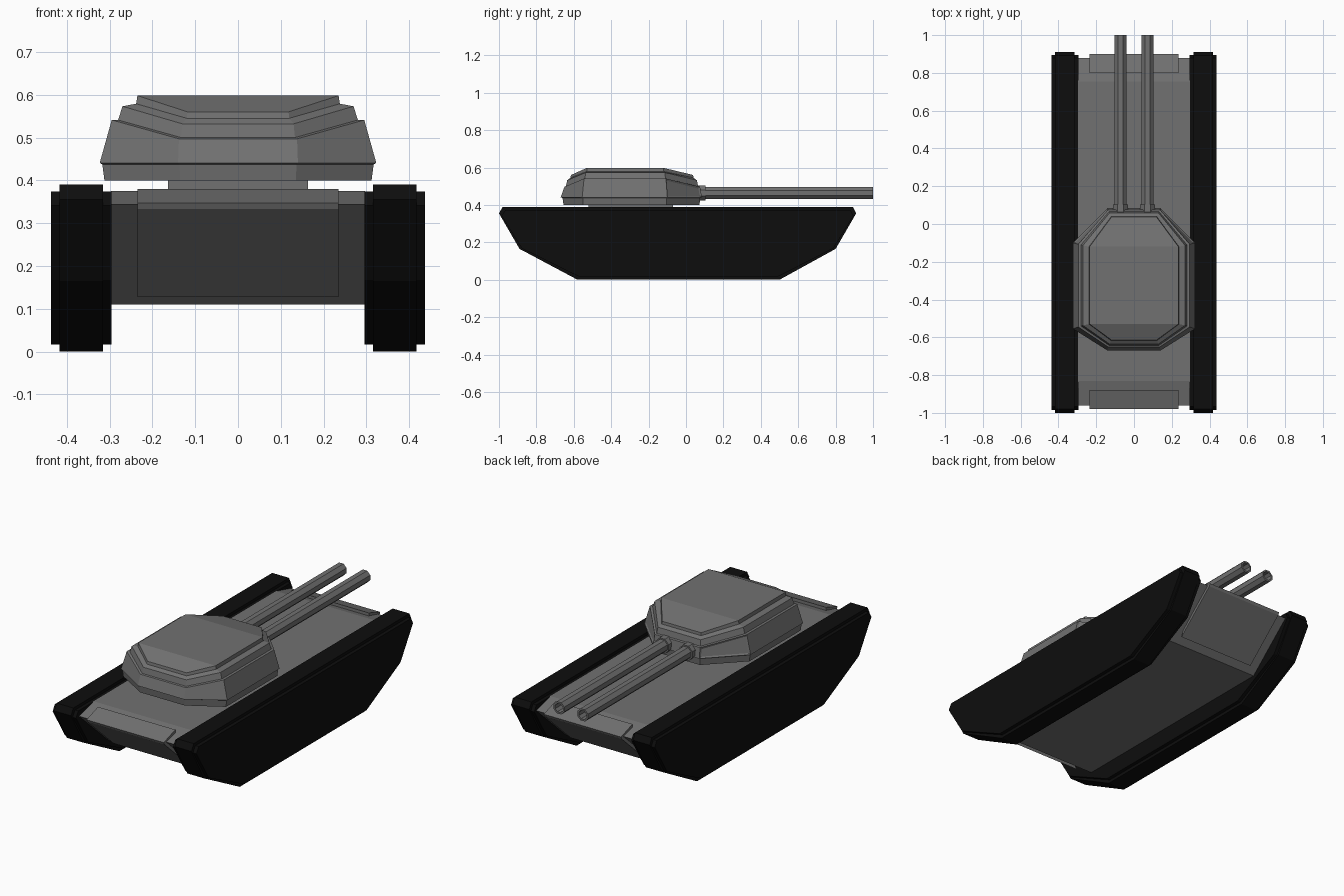
import bpy, bmesh, math
from mathutils import Matrix

if "Cube" in bpy.data.objects:
    bpy.data.objects.remove(bpy.data.objects["Cube"])


def material(name, v):
    m = bpy.data.materials.new(name)
    m.diffuse_color = (v, v, v, 1)
    m.use_nodes = True
    m.node_tree.nodes["Principled BSDF"].inputs["Base Color"].default_value = m.diffuse_color
    return m


GREY = material("armour grey", 0.165)
BLACK = material("track black", 0.004)


def finish(bm, name, mat):
    bmesh.ops.recalc_face_normals(bm, faces=bm.faces)
    me = bpy.data.meshes.new(name)
    bm.to_mesh(me)
    bm.free()
    me.materials.append(mat)
    ob = bpy.data.objects.new(name, me)
    bpy.context.collection.objects.link(ob)
    return ob


def loft(bm, rings):
    """Skin closed rings of equal length and cap both ends."""
    loops = [[bm.verts.new(p) for p in r] for r in rings]
    n = len(loops[0])
    sides = []
    for a, b in zip(loops, loops[1:]):
        sides.append([bm.faces.new((a[i], a[(i + 1) % n], b[(i + 1) % n], b[i]))
                      for i in range(n)])
    return loops, sides


def prism(name, profile, x0, x1, mat):
    """Extrude a (y, z) side profile from x0 to x1."""
    bm = bmesh.new()
    loops, _ = loft(bm, [[(x, y, z) for y, z in profile] for x in (x0, x1)])
    for l in loops:
        bm.faces.new(l)
    return finish(bm, name, mat)


# Tracks: a tall centre tread with a slightly smaller, wider body
tread = [(-0.98, 0.39), (-1.0, 0.355), (-0.89, 0.165), (-0.58, 0),
         (0.5, 0), (0.8, 0.165), (0.91, 0.355), (0.893, 0.39)]
body = [(-0.045 + (y + 0.045) * 0.985, 0.197 + (z - 0.197) * 0.915) for y, z in tread]
for side, s in (("left", -1), ("right", 1)):
    prism(side + "_track_tread", tread, s * 0.315, s * 0.417, BLACK)
    prism(side + "_track_body", body, s * 0.295, s * 0.437, BLACK)

# Hull
hull = [(-0.83, 0.375), (-0.96, 0.343), (-0.70, 0.11),
        (0.62, 0.11), (0.88, 0.343), (0.755, 0.375)]
prism("hull", hull, -0.297, 0.297, GREY)

# Raised plates wrapped round the nose and tail of the hull
for name, s in (("nose_plate", -1), ("tail_plate", 1)):
    plate = [(0.84, 0.362), (0.84, 0.38), (0.94, 0.347), (0.933, 0.333),
             (0.706, 0.128), (0.72, 0.16), (0.90, 0.33)]
    prism(name, [(-0.04 + s * y, z) for y, z in plate], -0.235, 0.235, GREY)

# Turret ring
prism("turret_ring", [(-0.52, 0.37), (-0.07, 0.37), (-0.07, 0.41), (-0.52, 0.41)],
      -0.163, 0.163, GREY)


# Turret: stacked octagons whose end corners sit lower than the side corners
def octagon(xs, ys0, ys1, zs, xe, ye0, ye1, ze):
    half = [(xe, ye0, ze), (xs, ys0, zs), (xs, ys1, zs), (xe, ye1, ze)]
    return half + [(-x, y, z) for x, y, z in reversed(half)]


bm = bmesh.new()
loops, sides = loft(bm, [
    octagon(0.312, -0.550, -0.105, 0.400, 0.135, -0.655, 0.072, 0.400),
    octagon(0.317, -0.552, -0.103, 0.437, 0.137, -0.660, 0.076, 0.437),
    octagon(0.323, -0.555, -0.100, 0.441, 0.140, -0.670, 0.085, 0.441),
    octagon(0.295, -0.545, -0.107, 0.541, 0.138, -0.650, 0.075, 0.497),
    octagon(0.280, -0.540, -0.110, 0.541, 0.133, -0.642, 0.065, 0.500),
    octagon(0.270, -0.537, -0.113, 0.573, 0.130, -0.635, 0.058, 0.532),
    octagon(0.238, -0.530, -0.120, 0.579, 0.120, -0.618, 0.040, 0.545),
    octagon(0.235, -0.530, -0.120, 0.598, 0.118, -0.615, 0.038, 0.560)])
bm.faces.new(loops[0])
# roof in three flat panels: sloped front, level middle, sloped rear
t = loops[-1]
for ids in ((0, 1, 6, 7), (1, 2, 5, 6), (2, 3, 4, 5)):
    bm.faces.new([t[i] for i in ids])
bmesh.ops.recalc_face_normals(bm, faces=bm.faces)
# recessed panels on the two gun-side corner faces
bmesh.ops.inset_individual(bm, faces=[sides[2][2], sides[2][4]],
                           thickness=0.013, depth=-0.005)
finish(bm, "turret", GREY)


# Guns: octagonal tubes with a bored muzzle and a collar at the root
def tube(name, x, y0, y1, r, bore=0):
    bm = bmesh.new()

    def ring(y, rad):
        return [(x + rad * math.cos(a), y, 0.463 + rad * math.sin(a))
                for a in (math.pi / 8 + i * math.pi / 4 for i in range(8))]

    rings = [ring(y0, r), ring(y1, r)]
    if bore:
        rings += [ring(y1, bore), ring(y1 - 0.08, bore)]
    loops, _ = loft(bm, rings)
    bm.faces.new(loops[0])
    bm.faces.new(loops[-1])
    finish(bm, name, GREY)


for side, s in (("left", -1), ("right", 1)):
    tube(side + "_gun_barrel", s * 0.072, 0.05, 1.0, 0.035, 0.025)
    tube(side + "_gun_collar", s * 0.072, 0.05, 0.104, 0.043)
